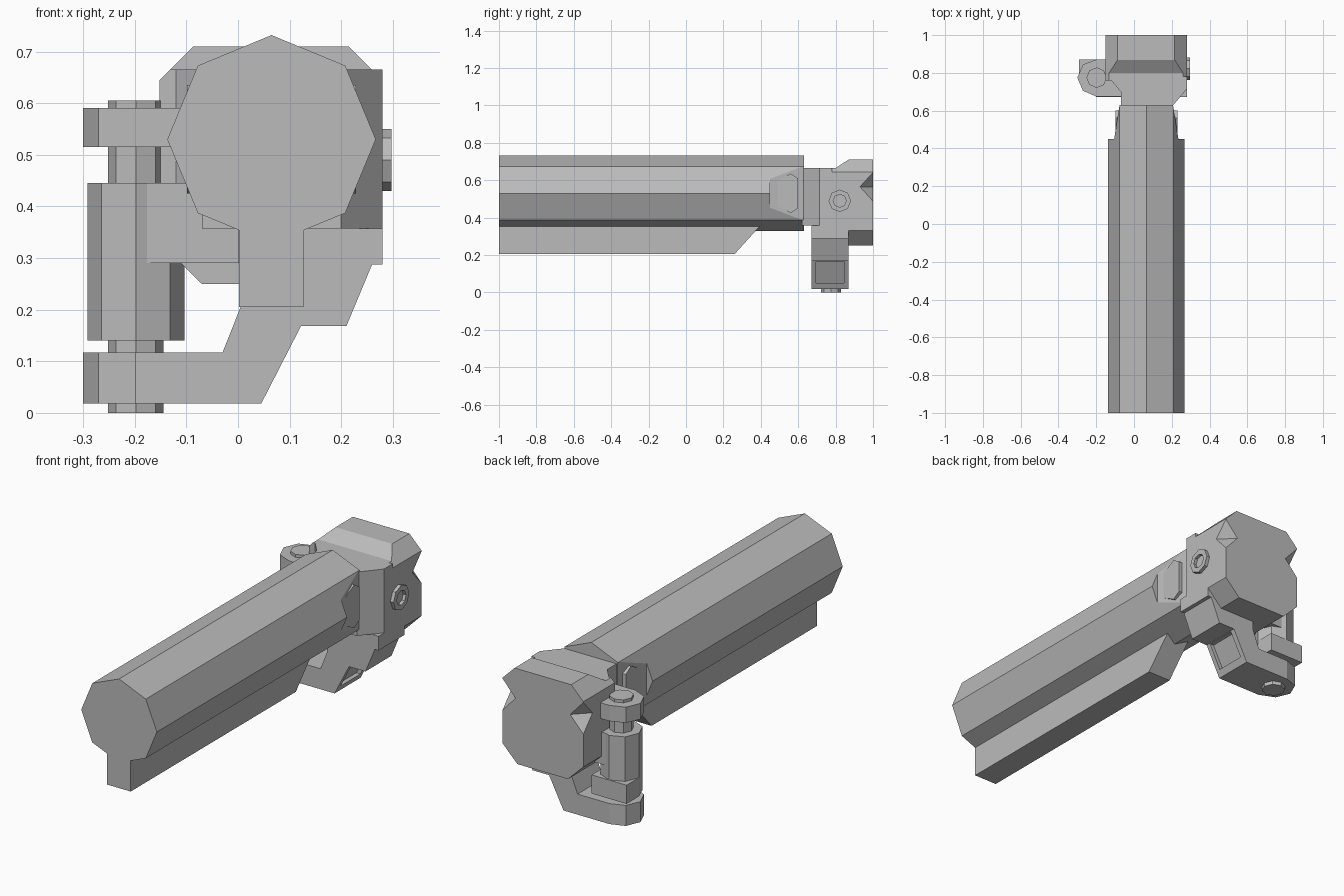
import bpy, bmesh, math
from mathutils import Vector

if "Cube" in bpy.data.objects:
    bpy.data.objects.remove(bpy.data.objects["Cube"])

grey = bpy.data.materials.new("mid grey")
grey.diffuse_color = (0.5, 0.5, 0.5, 1)
grey.use_nodes = True
grey.node_tree.nodes["Principled BSDF"].inputs["Base Color"].default_value = grey.diffuse_color

# Map a 2D profile plus depth to 3D for each extrusion axis
AXES = {
    'x': lambda a, b, d: (d, a, b),   # profile in (y, z)
    'y': lambda a, b, d: (a, d, b),   # profile in (x, z)
    'z': lambda a, b, d: (a, b, d),   # profile in (x, y)
}


def finish(name, bm):
    bmesh.ops.recalc_face_normals(bm, faces=bm.faces[:])
    me = bpy.data.meshes.new(name)
    bm.to_mesh(me)
    bm.free()
    me.materials.append(grey)
    ob = bpy.data.objects.new(name, me)
    bpy.context.collection.objects.link(ob)
    return ob


def prism(name, axis, pts, d0, d1):
    bm = bmesh.new()
    f = AXES[axis]
    lo = [bm.verts.new(f(a, b, d0)) for a, b in pts]
    hi = [bm.verts.new(f(a, b, d1)) for a, b in pts]
    bm.faces.new(lo)
    bm.faces.new(hi)
    n = len(pts)
    for i in range(n):
        j = (i + 1) % n
        bm.faces.new((lo[i], lo[j], hi[j], hi[i]))
    return finish(name, bm)


def ring(cx, cy, r, n=8):
    return [(cx + r * math.cos(2 * math.pi * i / n),
             cy + r * math.sin(2 * math.pi * i / n)) for i in range(n)]


def rect(a0, a1, b0, b1):
    return [(a0, b0), (a1, b0), (a1, b1), (a0, b1)]


def cut(ob, cutter):
    m = ob.modifiers.new("cut", 'BOOLEAN')
    m.operation = 'DIFFERENCE'
    m.solver = 'EXACT'
    m.object = cutter
    cutter.hide_render = True
    cutter.hide_viewport = True


CX = 0.065   # barrel centre line
CZ = 0.53

# Octagonal barrel with tapered flats near its rear end
barrel = prism("barrel", 'y', ring(CX, CZ, 0.202), -1, 0.63)
for s, side in ((1, "right"), (-1, "left")):
    wedge = [(CX + s * 0.17, 0.45), (CX + s * 0.14, 0.64),
             (CX + s * 0.3, 0.64), (CX + s * 0.3, 0.45)]
    cut(barrel, prism("flat_cutter_" + side, 'z', wedge, 0.3, 0.75))
    # Raised hexagonal panel on each flat
    panel = [(0.475, 0.47), (0.56, 0.425), (0.60, 0.45),
             (0.60, 0.61), (0.56, 0.635), (0.475, 0.59)]
    prism("side_panel_" + side, 'x', panel, CX + s * 0.13, CX + s * 0.164)

# Rail beneath the barrel
prism("under_rail", 'x', [(-1, 0.205), (0.26, 0.205), (0.40, 0.36),
                          (0.40, 0.40), (-1, 0.40)], 0.002, 0.127)

# Rear block with chamfered section, stepped top and corner notches
block = prism("rear_block", 'y',
              [(-0.087, 0.71), (0.215, 0.71), (0.28, 0.645), (0.28, 0.33),
               (0.20, 0.25), (-0.07, 0.25), (-0.152, 0.33), (-0.152, 0.645)],
              0.76, 1.0)
cut(block, prism("top_step_cutter", 'x',
                 [(0.6, 0.665), (0.80, 0.665), (0.87, 0.711),
                  (0.87, 0.8), (0.6, 0.8)], -0.3, 0.4))
for x, side in ((0.28, "right"), (-0.152, "left")):
    bm = bmesh.new()
    r = 0.07
    top, bot = [bm.verts.new((x, 1.0, 0.565 + s * 0.077)) for s in (1, -1)]
    mid = [bm.verts.new((x + dx * r, 1.0 + dy * r, 0.565))
           for dx, dy in ((1, 0), (0, 1), (-1, 0), (0, -1))]
    for i in range(4):
        bm.faces.new((mid[i], mid[(i + 1) % 4], top))
        bm.faces.new((mid[(i + 1) % 4], mid[i], bot))
    cut(block, finish("notch_cutter_" + side, bm))

# Tapered neck joining barrel and block
prism("neck", 'z', [(-0.07, 0.62), (0.20, 0.62), (0.28, 0.715), (0.28, 0.78),
                    (-0.12, 0.78), (-0.12, 0.76), (-0.07, 0.70)], 0.357, 0.665)
prism("neck_base", 'z', rect(0.0, 0.20, 0.67, 0.87), 0.29, 0.36)

# Octagonal side bolt with hollow centre
bolt = prism("side_bolt", 'x', ring(0.822, 0.49, 0.06), 0.27, 0.297)
cut(bolt, prism("bolt_hole_cutter", 'x', ring(0.822, 0.49, 0.035), 0.282, 0.31))

# Hinge pin and sleeve
HX, HY = -0.198, 0.775
prism("hinge_pin", 'z', ring(HX, HY, 0.054), 0.0, 0.605)
prism("hinge_sleeve", 'z', ring(HX, HY, 0.094), 0.14, 0.445)
prism("sleeve_foot", 'z', rect(-0.292, -0.105, 0.775, 0.87), 0.14, 0.23)
prism("sleeve_bracket", 'z', rect(-0.20, 0.01, 0.69, 0.86), 0.29, 0.445)

# Rounded upper hinge lug
lug_end = [(-0.20, 0.87), (-0.27, 0.845), (-0.30, 0.775),
           (-0.27, 0.705), (-0.20, 0.675)]
prism("upper_lug", 'z', lug_end + [(-0.06, 0.675), (-0.06, 0.87)], 0.515, 0.591)

# Lower arm: rounded lug end plus cranked body
prism("lower_lug", 'z', lug_end + [(-0.19, 0.675), (-0.19, 0.87)], 0.018, 0.117)
arm = prism("lower_arm", 'y',
            [(-0.20, 0.018), (0.045, 0.018), (0.122, 0.168), (0.21, 0.168),
             (0.26, 0.288), (0.28, 0.288), (0.28, 0.357), (0.005, 0.357),
             (0.005, 0.205), (-0.03, 0.117), (-0.20, 0.117)], 0.672, 0.87)
# Recess in the sloping outer face of the arm
cut(arm, prism("arm_recess_cutter", 'y',
               [(0.04, 0.05), (0.10, 0.165), (0.20, 0.165), (0.20, 0.05)],
               0.695, 0.845))
